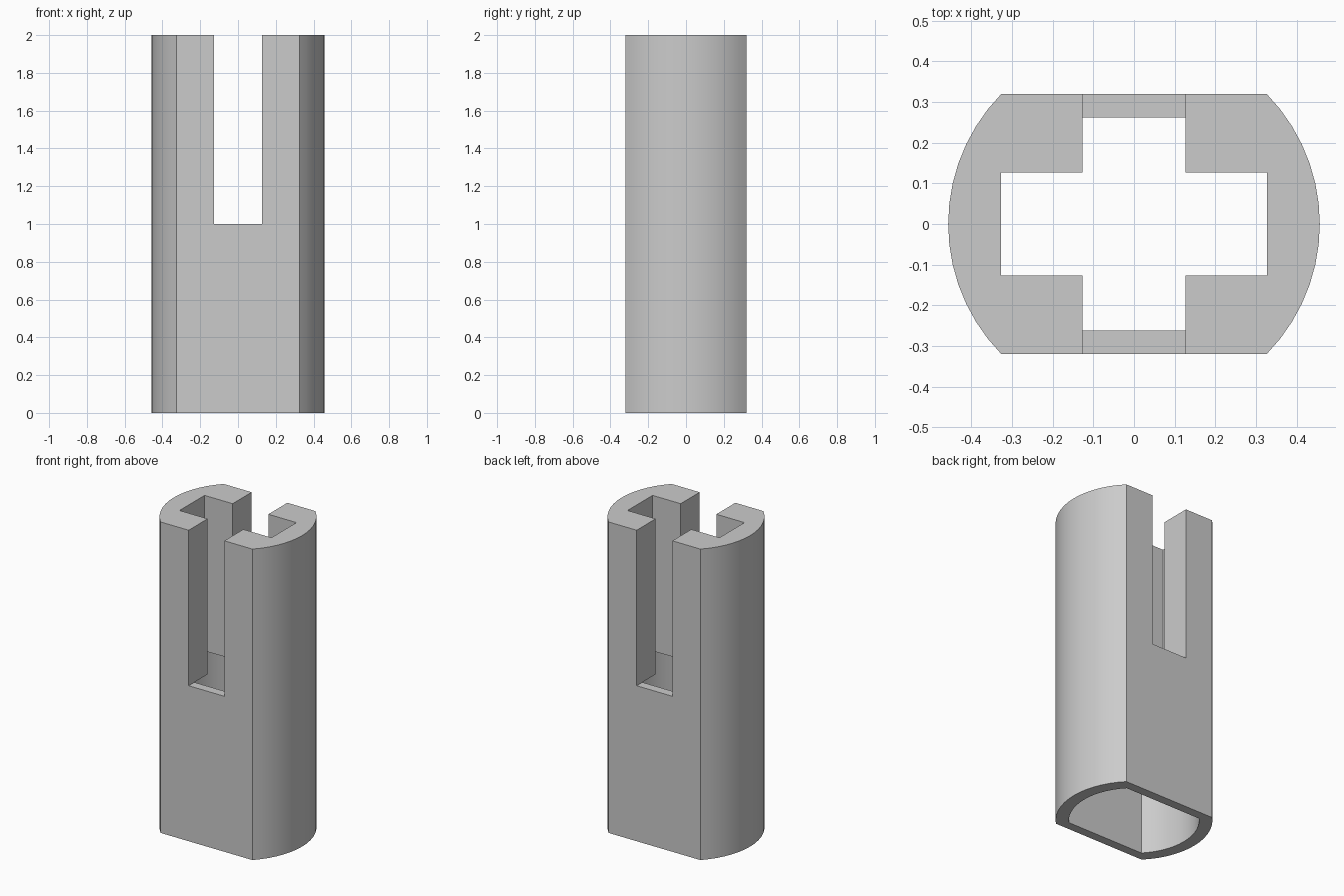
import bpy, bmesh, math

if "Cube" in bpy.data.objects:
    bpy.data.objects.remove(bpy.data.objects["Cube"], do_unlink=True)

SPLIT, TOP = 1.0, 2.0          # height where the tube becomes the slotted head
ARC_STEPS = 14

grey = bpy.data.materials.new("plain grey")
grey.use_nodes = True
colour = (0.6, 0.6, 0.6, 1)
grey.diffuse_color = colour
grey.node_tree.nodes["Principled BSDF"].inputs["Base Color"].default_value = colour


def flatted_circle(radius, half_depth):
    """Circle cut flat at the front and back."""
    limit = math.asin(half_depth / radius)
    points = []
    for start in (0, math.pi):
        for i in range(ARC_STEPS + 1):
            a = start - limit + 2 * limit * i / ARC_STEPS
            points.append((radius * math.cos(a), radius * math.sin(a)))
    return points


def rectangle(hx, hy):
    return [(-hx, -hy), (hx, -hy), (hx, hy), (-hx, hy)]


def prism(name, outline, z0, z1):
    bm = bmesh.new()
    base = bm.faces.new([bm.verts.new((x, y, z0)) for x, y in outline])
    top = bmesh.ops.extrude_face_region(bm, geom=[base])["geom"]
    bmesh.ops.translate(bm, vec=(0, 0, z1 - z0),
                        verts=[v for v in top if isinstance(v, bmesh.types.BMVert)])
    bmesh.ops.recalc_face_normals(bm, faces=bm.faces)
    mesh = bpy.data.meshes.new(name)
    bm.to_mesh(mesh)
    bm.free()
    mesh.materials.append(grey)
    obj = bpy.data.objects.new(name, mesh)
    bpy.context.collection.objects.link(obj)
    return obj


# Outer body
body = prism("slotted_sleeve", flatted_circle(0.457, 0.32), 0, TOP)

# Lower cavity, side-to-side pocket and front-to-back slot
cutters = [
    prism("cavity_cutter", flatted_circle(0.38, 0.262), -0.1, SPLIT),
    prism("pocket_cutter", rectangle(0.327, 0.127), SPLIT / 2, TOP + 0.1),
    prism("slot_cutter", rectangle(0.127, 0.5), SPLIT, TOP + 0.1),
]

bpy.ops.object.select_all(action="DESELECT")
bpy.context.view_layer.objects.active = body
body.select_set(True)
for cutter in cutters:
    cutter.hide_render = True
    cut = body.modifiers.new(cutter.name, "BOOLEAN")
    cut.operation = "DIFFERENCE"
    cut.solver = "EXACT"
    cut.object = cutter
    bpy.ops.object.modifier_apply(modifier=cut.name)
    bpy.data.objects.remove(cutter, do_unlink=True)

bpy.ops.object.shade_smooth_by_angle(angle=math.radians(30))
